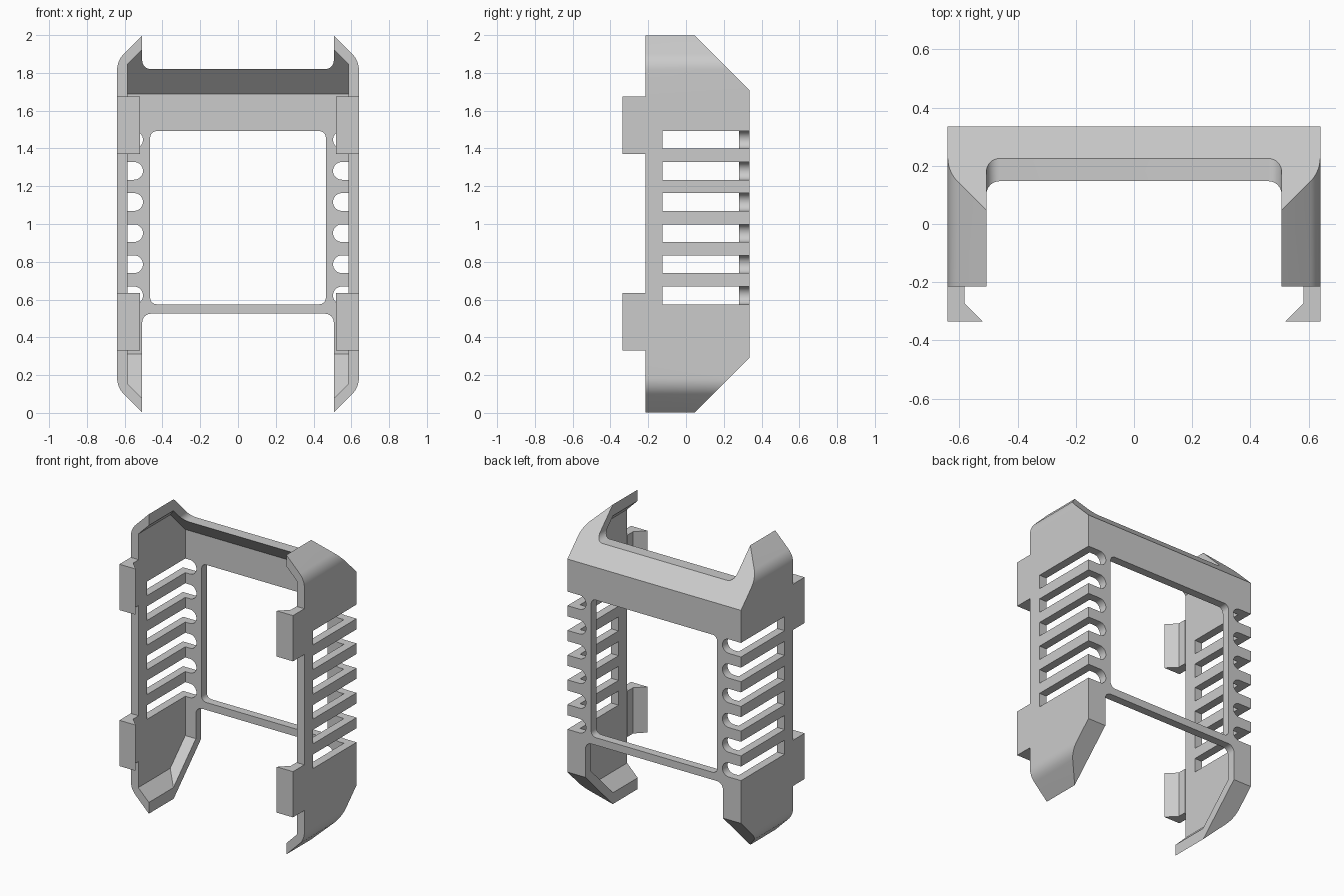
import bpy
import bmesh
import math
from mathutils import Vector

if "Cube" in bpy.data.objects:
    bpy.data.objects.remove(bpy.data.objects["Cube"])

grey = bpy.data.materials.new("plain grey")
grey.use_nodes = True
COLOUR = (0.6, 0.6, 0.6, 1)
grey.diffuse_color = COLOUR
grey.node_tree.nodes["Principled BSDF"].inputs["Base Color"].default_value = COLOUR


def fillet(points, steps=8):
    """Round the corners of a polygon given as (u, v, radius)."""
    out = []
    for i, (u, v, r) in enumerate(points):
        p = Vector((u, v))
        if r == 0:
            out.append(p)
            continue
        a = (Vector(points[i - 1][:2]) - p).normalized()
        b = (Vector(points[(i + 1) % len(points)][:2]) - p).normalized()
        half = a.angle(b) / 2
        centre = p + (a + b).normalized() * r / math.sin(half)
        start = p + a * r / math.tan(half) - centre
        end = p + b * r / math.tan(half) - centre
        sweep = math.pi - 2 * half
        for k in range(steps + 1):
            t = k / steps
            out.append(centre + (start * math.sin((1 - t) * sweep)
                                 + end * math.sin(t * sweep)) / math.sin(sweep))
    return out


def prism(name, points, axis, lo, hi):
    """Extrude a closed profile along one axis."""
    place = {"x": lambda p, d: (d, p[0], p[1]),
             "y": lambda p, d: (p[0], d, p[1]),
             "z": lambda p, d: (p[0], p[1], d)}[axis]
    bm = bmesh.new()
    ends = [[bm.verts.new(place(p, d)) for p in points] for d in (lo, hi)]
    for ring in ends:
        bm.faces.new(ring)
    n = len(points)
    for i in range(n):
        j = (i + 1) % n
        bm.faces.new((ends[0][i], ends[0][j], ends[1][j], ends[1][i]))
    bmesh.ops.recalc_face_normals(bm, faces=bm.faces)
    mesh = bpy.data.meshes.new(name)
    bm.to_mesh(mesh)
    bm.free()
    mesh.materials.append(grey)
    obj = bpy.data.objects.new(name, mesh)
    bpy.context.collection.objects.link(obj)
    return obj


def combine(target, tool, operation):
    mod = target.modifiers.new(operation.lower(), "BOOLEAN")
    mod.object = tool
    mod.operation = operation
    mod.solver = "EXACT"
    bpy.context.view_layer.objects.active = target
    bpy.ops.object.modifier_apply(modifier=mod.name)
    bpy.data.objects.remove(tool)


def rect(x, z0, z1, r):
    return fillet([(-x, z0, r), (x, z0, r), (x, z1, r), (-x, z1, r)])


def octagon(x, chamfer_sum, top, r):
    """Front outline with sloping corners, symmetric about z = 1."""
    quarter = [(x, chamfer_sum - x, r), (chamfer_sum - top, top, 0)]
    right = [(u, 2 - v, q) for u, v, q in reversed(quarter)] + quarter
    return fillet(right + [(-u, 2 - v, q) for u, v, q in right])


def side_outline(front, back, bend, top):
    run = top - bend
    return [(front, 2 - top), (back - run, 2 - top), (back, 2 - bend),
            (back, bend), (back - run, top), (front, top)]


# Outer body: front outline crossed with side outline
frame = prism("frame_shell", octagon(0.64, 2.505, 2, 0.12), "y", -0.215, 0.5)
combine(frame, prism("side_shape", side_outline(-0.4, 0.335, 1.71, 2), "x", -1, 1),
        "INTERSECT")

# Hollow interior, open at the front
cavity = prism("cavity", octagon(0.585, 2.43, 1.945, 0), "y", -0.5, 0.5)
combine(cavity, prism("cavity_side", side_outline(-0.6, 0.28, 1.687, 1.945), "x", -1, 1),
        "INTERSECT")
combine(frame, cavity, "DIFFERENCE")

# Back window plus the open top and bottom
for name, x, z0, z1, r in (("window", 0.465, 0.575, 1.492, 0.035),
                           ("top_opening", 0.507, 1.82, 2.4, 0.045),
                           ("bottom_opening", 0.507, -0.4, 0.525, 0.045)):
    combine(frame, prism(name, rect(x, z0, z1, r), "y", -0.7, 0.7), "DIFFERENCE")

# Six vent slots wrapping each rear corner
SLOT_R = 0.047
for side in (-1, 1):
    for i in range(6):
        z = 0.622 + i * 0.1648
        x = 0.503 + SLOT_R
        arc = [(side * (x - SLOT_R * math.sin(math.pi * k / 16)),
                z + SLOT_R * math.cos(math.pi * k / 16)) for k in range(17)]
        slot = arc + [(side * 0.8, z - SLOT_R), (side * 0.8, z + SLOT_R)]
        combine(frame, prism("vent_slot", slot, "y", -0.125, 0.6), "DIFFERENCE")

# Hooked clips on the front edges
for side in (-1, 1):
    for z in (0.33, 1.37):
        hook = [(0.64, -0.215), (0.64, -0.335), (0.52, -0.335),
                (0.582, -0.273), (0.582, -0.215)]
        clip = prism("clip", [(side * u, v) for u, v in hook], "z", z, z + 0.305)
        combine(frame, clip, "UNION")

# Smooth the rounded corners, keep the rest crisp
bpy.ops.object.select_all(action="DESELECT")
frame.select_set(True)
bpy.context.view_layer.objects.active = frame
bpy.ops.object.shade_smooth_by_angle(angle=math.radians(25))
